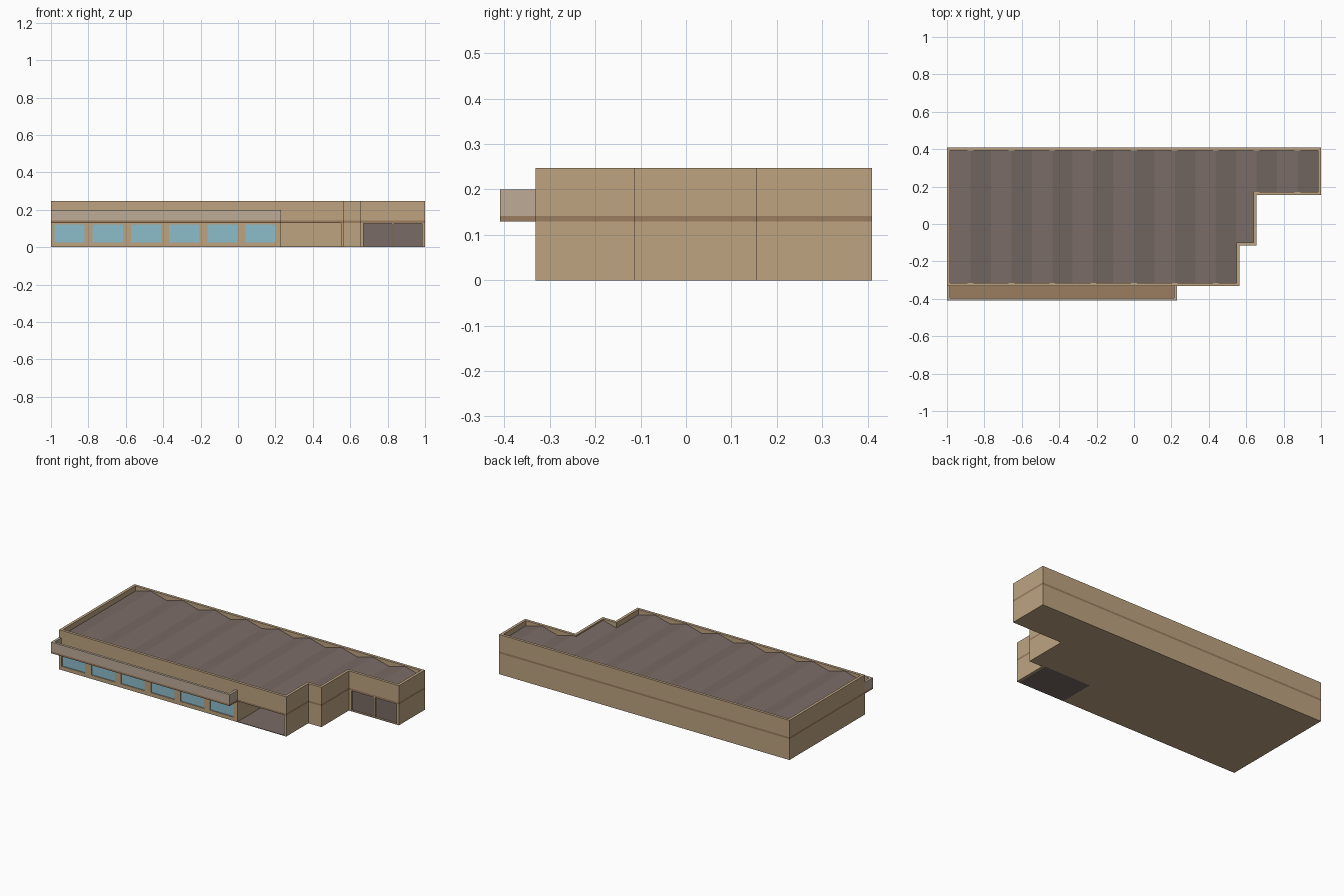
import bpy, bmesh
from mathutils import Vector

if "Cube" in bpy.data.objects:
    bpy.data.objects.remove(bpy.data.objects["Cube"])


def material(name, rgb):
    m = bpy.data.materials.new(name)
    m.diffuse_color = (*rgb, 1)
    m.use_nodes = True
    m.node_tree.nodes["Principled BSDF"].inputs["Base Color"].default_value = m.diffuse_color
    return m


TAN = material("tan_wall", (0.51, 0.37, 0.22))
BROWN = material("brown_trim", (0.33, 0.20, 0.115))
GREY = material("dark_grey", (0.19, 0.147, 0.13))
GLASS = material("window_glass", (0.26, 0.51, 0.60))
PALE = material("pale_fascia", (0.51, 0.41, 0.31))


def finish(name, bm, mat):
    bmesh.ops.recalc_face_normals(bm, faces=bm.faces)
    me = bpy.data.meshes.new(name)
    bm.to_mesh(me)
    bm.free()
    ob = bpy.data.objects.new(name, me)
    bpy.context.collection.objects.link(ob)
    if mat:
        me.materials.append(mat)
    return ob


def add_box(bm, x0, x1, y0, y1, z0, z1):
    vs = bmesh.ops.create_cube(bm, size=1)["verts"]
    for v in vs:
        v.co = ((x0 + x1) / 2 + v.co.x * (x1 - x0),
                (y0 + y1) / 2 + v.co.y * (y1 - y0),
                (z0 + z1) / 2 + v.co.z * (z1 - z0))


def boxes(name, mat, *dims):
    bm = bmesh.new()
    for d in dims:
        add_box(bm, *d)
    return finish(name, bm, mat)


def prism(name, pts, z0, z1, mat):
    bm = bmesh.new()
    f = bm.faces.new([bm.verts.new((x, y, z0)) for x, y in pts])
    ext = bmesh.ops.extrude_face_region(bm, geom=[f], use_keep_orig=True)
    for v in ext["geom"]:
        if isinstance(v, bmesh.types.BMVert):
            v.co.z = z1
    return finish(name, bm, mat)


def inset(pts, t):
    # inward offset of a counter-clockwise right-angled outline
    out = []
    for i, p in enumerate(pts):
        p = Vector(p)
        a = (p - Vector(pts[i - 1])).normalized()
        b = (Vector(pts[(i + 1) % len(pts)]) - p).normalized()
        out.append((p.x - t * (a.y + b.y), p.y + t * (a.x + b.x)))
    return out


def ring(name, pts, t, z0, z1, mat):
    bm = bmesh.new()
    inner = inset(pts, t)
    n = len(pts)
    loops = [[bm.verts.new((x, y, z)) for x, y in p]
             for p, z in ((pts, z0), (pts, z1), (inner, z1), (inner, z0))]
    for k in range(4):
        a, b = loops[k], loops[(k + 1) % 4]
        for i in range(n):
            j = (i + 1) % n
            bm.faces.new((a[i], a[j], b[j], b[i]))
    return finish(name, bm, mat)


T = 0.017
FRONT, BACK, TOP = -0.332, 0.41, 0.247
outline = [(-1, FRONT), (0.565, FRONT), (0.565, -0.115), (0.655, -0.115),
           (0.655, 0.155), (1, 0.155), (1, BACK), (-1, BACK)]

# Lower walls with the open porch notched out of the front corner
porch = [(0.23, FRONT), (0.23, -0.105), (0.55, -0.105), (0.55, FRONT)]
lower = prism("lower_walls", outline[:1] + porch + outline[1:], 0, 0.13, TAN)

# Window and door recesses
windows = [(-0.982 + 0.2045 * i, -0.82 + 0.2045 * i) for i in range(6)]
doors = [(0.672, 0.823), (0.835, 0.985)]
cutter = boxes("recess_cutter", None,
               *[(a, b, FRONT - 0.05, FRONT + 0.012, 0.024, 0.122) for a, b in windows],
               *[(a, b, 0.1, 0.175, 0.004, 0.128) for a, b in doors])
mod = lower.modifiers.new("recesses", "BOOLEAN")
mod.operation = "DIFFERENCE"
mod.solver = "EXACT"
mod.object = cutter
bpy.context.view_layer.objects.active = lower
bpy.ops.object.modifier_apply(modifier=mod.name)
bpy.data.objects.remove(cutter)

# Glass and doors
boxes("window_panes", GLASS,
      *[(a, b, FRONT + 0.006, FRONT + 0.012, 0.024, 0.122) for a, b in windows])
boxes("garage_doors", GREY,
      *[(a, b, 0.167, 0.175, 0.004, 0.128) for a, b in doors])

# Porch floor
boxes("porch_floor", GREY, (0.23, 0.55, FRONT, -0.105, 0, 0.003))

# Trim band and parapet
prism("trim_band", outline, 0.13, 0.142, BROWN)
ring("parapet", outline, T, 0.142, TOP, TAN)

# Ridged roof of nine shallow gables, following the stepped outline
x_in = 1 - T
half = x_in / 9
steps = [0.565 - T, 0.655 - T]
ridge = [-x_in + half * i for i in range(19)]


def roof_z(x):
    u = ((x + x_in) / half) % 2
    return 0.214 + 0.029 * (1 - abs(1 - u))


bm = bmesh.new()
xs = sorted(ridge + steps)
for a, b in zip(xs, xs[1:]):
    m = (a + b) / 2
    y0 = FRONT + T if m < steps[0] else -0.115 + T if m < steps[1] else 0.155 + T
    bm.faces.new([bm.verts.new((x, y, roof_z(x)))
                  for x, y in ((a, y0), (b, y0), (b, BACK - T), (a, BACK - T))])
bmesh.ops.remove_doubles(bm, verts=bm.verts, dist=1e-5)
roof = finish("ridged_roof", bm, GREY)
if roof.data.polygons[0].normal.z < 0:
    roof.data.flip_normals()

# Canopy tray over the windows
boxes("canopy_floor", BROWN, (-1, 0.23, -0.41, FRONT, 0.13, 0.142))
bm = bmesh.new()
path = [(-1, FRONT), (-1, -0.41), (0.23, -0.41), (0.23, FRONT),
        (0.215, FRONT), (0.215, -0.395), (-0.985, -0.395), (-0.985, FRONT)]
bm.free()
prism("canopy_fascia", path, 0.142, 0.2, PALE)
